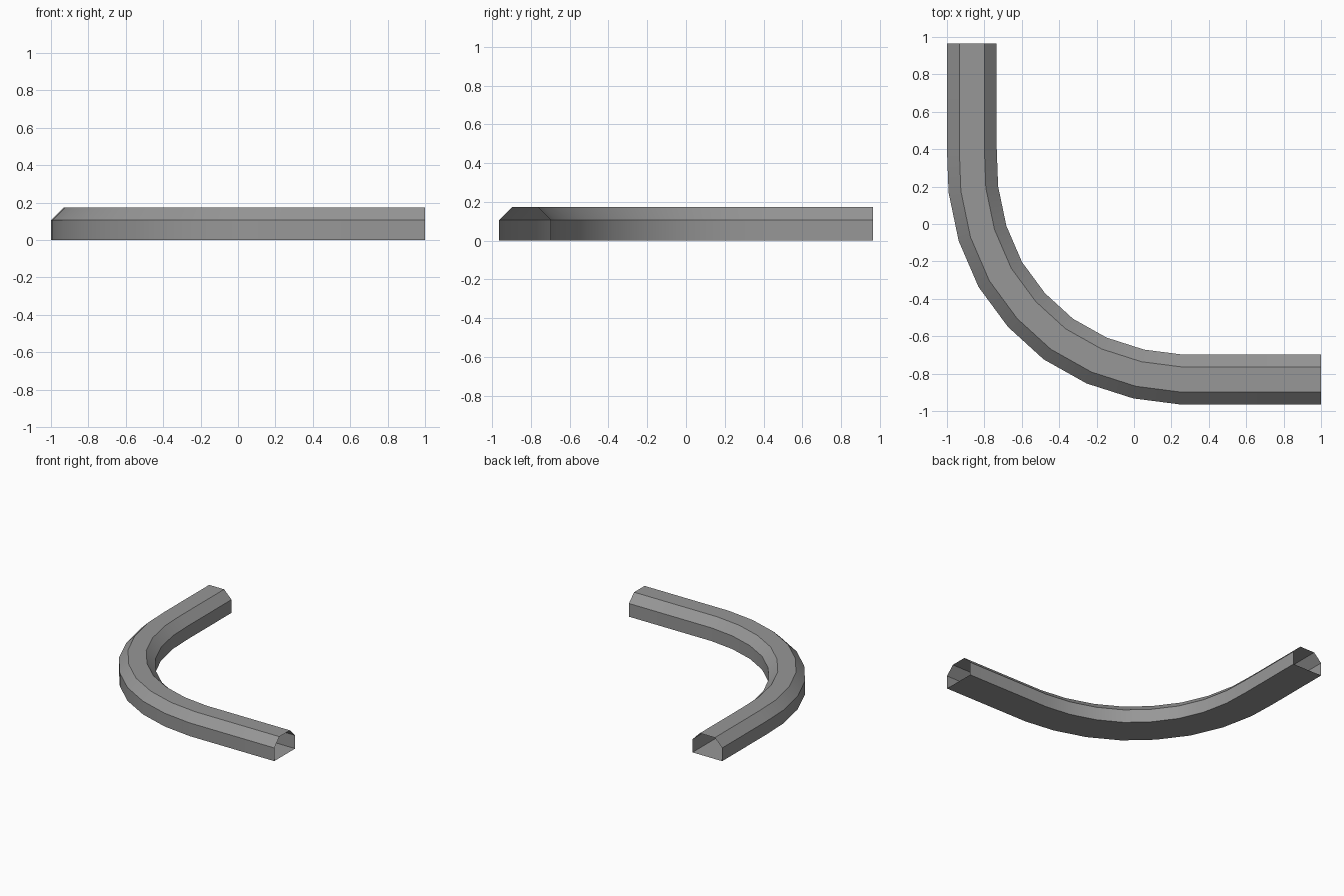
import bpy
import bmesh
import math
from mathutils import Vector

cube = bpy.data.objects.get("Cube")
if cube:
    bpy.data.objects.remove(cube, do_unlink=True)

# Plain grey material
grey = bpy.data.materials.new("plain_grey")
grey.use_nodes = True
colour = (0.31, 0.31, 0.31, 1)
grey.diffuse_color = colour
grey.node_tree.nodes["Principled BSDF"].inputs["Base Color"].default_value = colour

# Centre line of the bend, seen from above
path = [Vector(p) for p in (
    (-0.867, 0.965), (-0.867, 0.4), (-0.859, 0.185), (-0.81, -0.05),
    (-0.715, -0.27), (-0.575, -0.46), (-0.405, -0.615), (-0.2, -0.73),
    (0.025, -0.802), (0.25, -0.831), (1, -0.831))]

# Chamfered cross-section: sideways offset and height, counter-clockwise
half, flat, shoulder, top = 0.133, 0.067, 0.107, 0.173
section = [(-half, 0), (half, 0), (half, shoulder),
           (flat, top), (-flat, top), (-half, shoulder)]


def side_vector(i):
    """Mitred sideways direction at a path point."""
    before = path[i] - path[i - 1] if i else path[1] - path[0]
    after = path[i + 1] - path[i] if i + 1 < len(path) else before
    before, after = before.normalized(), after.normalized()
    t = (before + after).normalized()
    return Vector((-t.y, t.x)) / t.dot(after)


# Sweep the section along the path, leaving both ends open
bm = bmesh.new()
rings = []
for i, p in enumerate(path):
    side = side_vector(i)
    rings.append([bm.verts.new((*(p + side * s), z)) for s, z in section])
for a, b in zip(rings, rings[1:]):
    for k in range(len(section)):
        n = (k + 1) % len(section)
        bm.faces.new((a[k], a[n], b[n], b[k]))

mesh = bpy.data.meshes.new("curved_channel")
bm.to_mesh(mesh)
bm.free()
mesh.materials.append(grey)
channel = bpy.data.objects.new("curved_channel", mesh)
bpy.context.collection.objects.link(channel)

# Smooth around the bend, sharp along the profile edges
bpy.ops.object.select_all(action="DESELECT")
channel.select_set(True)
bpy.context.view_layer.objects.active = channel
bpy.ops.object.shade_smooth_by_angle(angle=math.radians(30))
